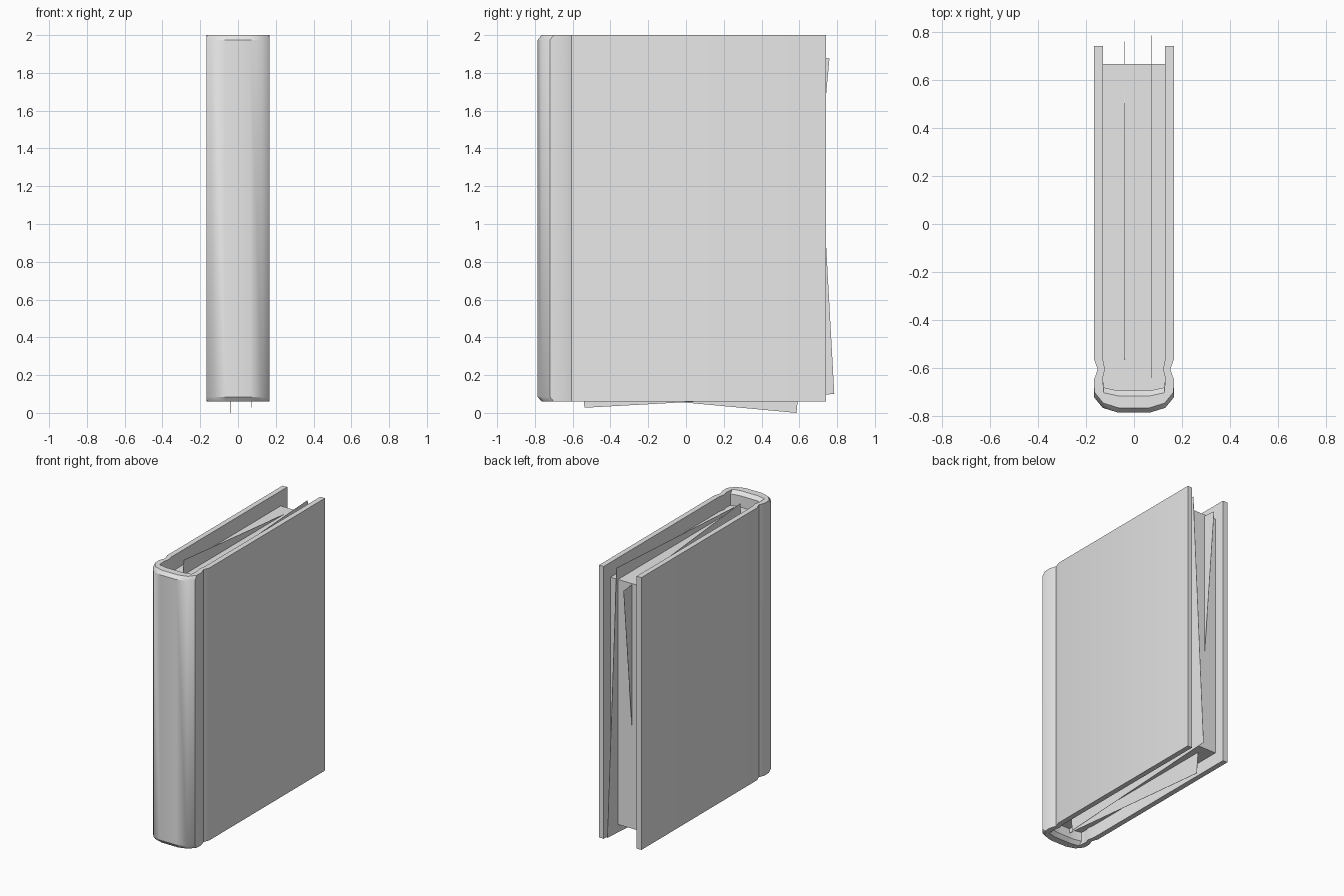
import bpy, bmesh, math
from mathutils import Vector

cube = bpy.data.objects.get("Cube")
if cube:
    bpy.data.objects.remove(cube)

GREY = (0.8, 0.8, 0.8, 1)
mat = bpy.data.materials.new("plain grey")
mat.use_nodes = True
mat.diffuse_color = GREY
mat.node_tree.nodes["Principled BSDF"].inputs["Base Color"].default_value = GREY


def finish(name, bm, smooth=False):
    bmesh.ops.recalc_face_normals(bm, faces=bm.faces)
    mesh = bpy.data.meshes.new(name)
    bm.to_mesh(mesh)
    bm.free()
    mesh.materials.append(mat)
    obj = bpy.data.objects.new(name, mesh)
    bpy.context.collection.objects.link(obj)
    if smooth:
        bpy.ops.object.select_all(action='DESELECT')
        obj.select_set(True)
        bpy.context.view_layer.objects.active = obj
        bpy.ops.object.shade_smooth_by_angle(angle=math.radians(35))
    return obj


def mirrored(half):
    return half + [(-x, y) for x, y in reversed(half)]


# Cover: boards, hinge grooves and rounded spine as one lofted U-shaped section
outer = mirrored([(.167, .74), (.167, -.56), (.151, -.605), (.167, -.65),
                  (.167, -.72), (.13, -.765), (.065, -.785)])
inner = mirrored([(.13, .74), (.13, -.56), (.121, -.605), (.13, -.64),
                  (.126, -.68), (.068, -.693), (.03, -.693)])


def end_section(points, shift, widen):
    # the spine thins towards its head and tail, the boards stay square
    return [(x * widen, y + shift) if y < -.66 else (x, y) for x, y in points]


outer_end = end_section(outer, .02, .985)
inner_end = end_section(inner, -.022, 1.0)
levels = [(.06, outer_end, inner_end), (.085, outer, inner),
          (1.975, outer, inner), (2.0, outer_end, inner_end)]

bm = bmesh.new()
rings = [([bm.verts.new((x, y, z)) for x, y in o],
          [bm.verts.new((x, y, z)) for x, y in i]) for z, o, i in levels]
last = len(outer) - 1
for (o1, i1), (o2, i2) in zip(rings, rings[1:]):
    for k in range(last):
        bm.faces.new((o1[k], o1[k + 1], o2[k + 1], o2[k]))
        bm.faces.new((i1[k], i1[k + 1], i2[k + 1], i2[k]))
    for k in (0, last):
        bm.faces.new((o1[k], i1[k], i2[k], o2[k]))
for o, i in (rings[0], rings[-1]):
    for k in range(last):
        bm.faces.new((o[k], o[k + 1], i[k + 1], i[k]))
finish("cover", bm, smooth=True)

# Page block
bm = bmesh.new()
bmesh.ops.create_cube(bm, size=1)
bmesh.ops.scale(bm, vec=(.258, 1.36, 1.745), verts=bm.verts)
bmesh.ops.translate(bm, vec=(0, -.015, 1.022), verts=bm.verts)
finish("page_block", bm)


# Loose sheets slipping out of the block, each turned in its own plane
def loose_sheet(name, x, corner, slope, width, height):
    angle = math.atan(slope)
    along = Vector((0, -math.cos(angle), math.sin(angle)))
    up = Vector((0, math.sin(angle), math.cos(angle)))
    start = Vector((x, *corner))
    bm = bmesh.new()
    quad = [start, start + along * width, start + along * width + up * height, start + up * height]
    face = bm.faces.new([bm.verts.new(p) for p in quad])
    extruded = bmesh.ops.extrude_face_region(bm, geom=[face])["geom"]
    bmesh.ops.translate(bm, vec=(.002, 0, 0),
                        verts=[v for v in extruded if isinstance(v, bmesh.types.BMVert)])
    finish(name, bm)


loose_sheet("loose_sheet_right", -.04, (.585, 0), .093, 1.32, 1.885)
loose_sheet("loose_sheet_left", .07, (.785, .1), -.055, 1.325, 1.885)
